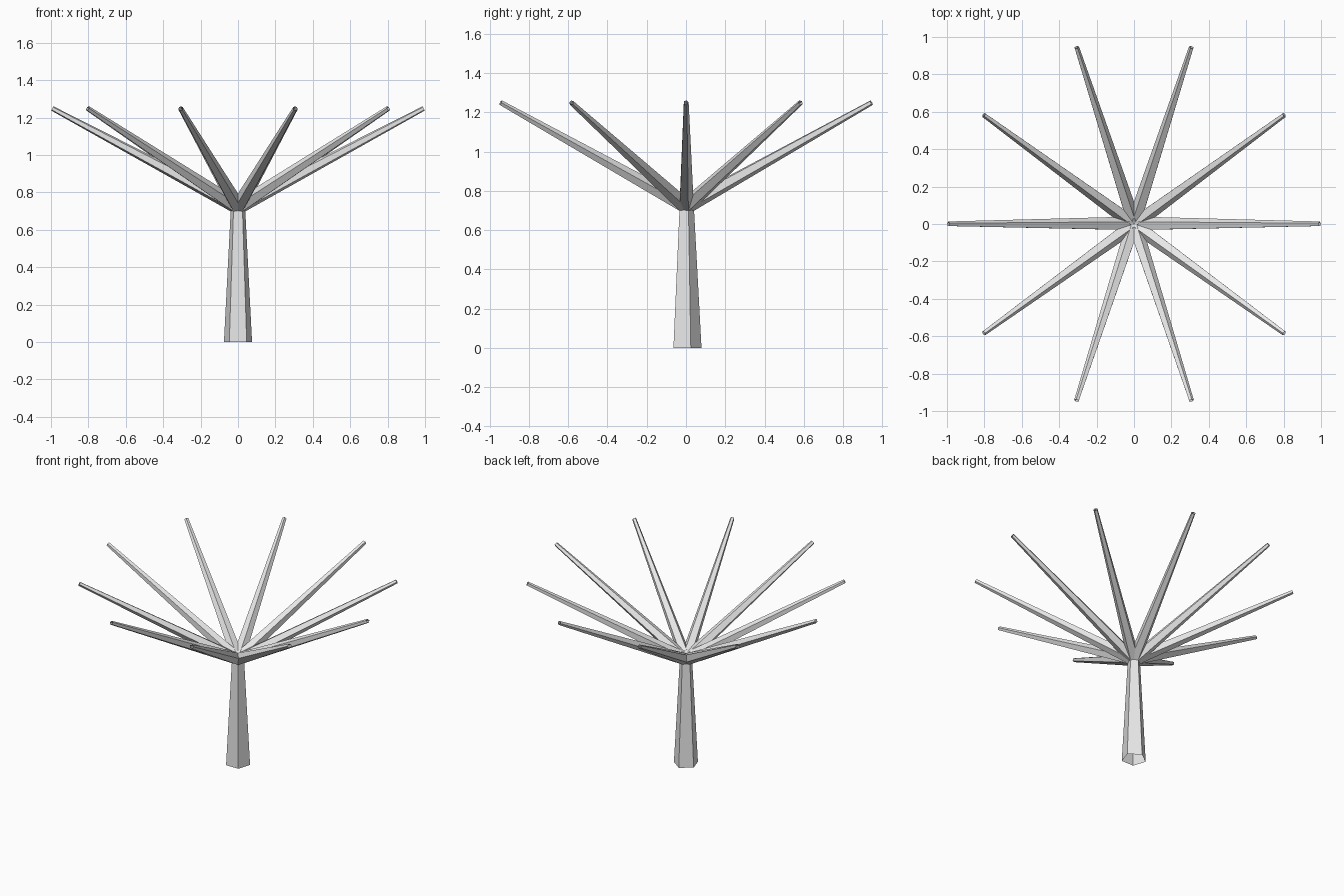
import bpy
import bmesh
from math import cos, sin, radians
from mathutils import Vector, Matrix

cube = bpy.data.objects.get("Cube")
if cube:
    bpy.data.objects.remove(cube, do_unlink=True)

grey = bpy.data.materials.new("light_grey")
grey.use_nodes = True
colour = (0.8, 0.8, 0.8, 1)
grey.diffuse_color = colour
grey.node_tree.nodes["Principled BSDF"].inputs["Base Color"].default_value = colour

SIDES = 5
BRANCHES = 10
FORK = Vector((0, 0, 0.72))    # where trunk and branches meet
REACH, TIP_Z = 0.993, 1.249    # branch tip distance and height


def tapered_tube(name, start, end, r_start, r_end):
    """Open-ended five-sided tube from start to end, swung from upright without twist."""
    axis = end - start
    bm = bmesh.new()
    bmesh.ops.create_cone(bm, cap_ends=False, segments=SIDES, radius1=r_start,
                          radius2=r_end, depth=axis.length)
    turn = Vector((0, 0, 1)).rotation_difference(axis).to_matrix().to_4x4()
    bm.transform(Matrix.Translation((start + end) / 2) @ turn)
    mesh = bpy.data.meshes.new(name)
    bm.to_mesh(mesh)
    bm.free()
    mesh.materials.append(grey)
    obj = bpy.data.objects.new(name, mesh)
    bpy.context.collection.objects.link(obj)
    return obj


# Trunk
tapered_tube("trunk", Vector((0, 0, 0)), FORK, 0.079, 0.04)

# Ring of branches fanning out from the trunk top
for i in range(BRANCHES):
    a = radians(360 / BRANCHES * i)
    tip = Vector((REACH * cos(a), REACH * sin(a), TIP_Z))
    tapered_tube(f"branch_{i + 1}", FORK, tip, 0.04, 0.0135)
